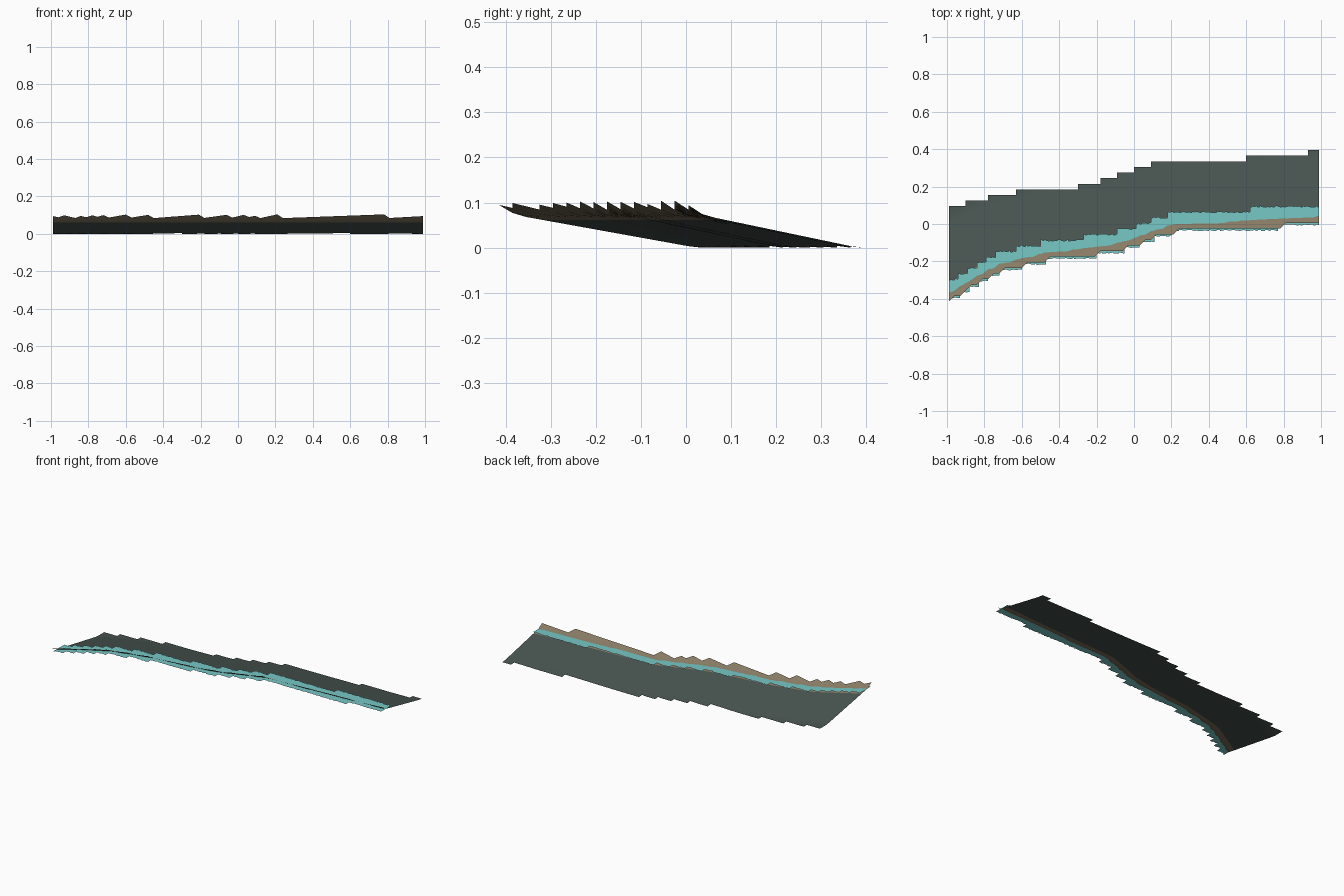
import bpy, bmesh, math, random

random.seed(4)
if "Cube" in bpy.data.objects:
    bpy.data.objects.remove(bpy.data.objects["Cube"], do_unlink=True)

CELL = 0.03
HALF = 0.99
WATER_Z = 0.072


def material(name, rgb):
    m = bpy.data.materials.new(name)
    m.use_nodes = True
    m.diffuse_color = (*rgb, 1)
    bsdf = m.node_tree.nodes["Principled BSDF"]
    bsdf.inputs["Base Color"].default_value = (*rgb, 1)
    bsdf.inputs["Roughness"].default_value = 0.9
    return m


grey = material("seabed grey", (0.067, 0.091, 0.083))
sand = material("sand brown", (0.242, 0.195, 0.125))
cyan = material("shallow water cyan", (0.18, 0.578, 0.565))

# Shoreline: it rises one cell in y at each of these x positions
step_x = [-0.98, -0.93, -0.88, -0.83, -0.78, -0.72, -0.6, -0.47,
          -0.2, -0.05, 0.03, 0.11, 0.2, 0.77]
shore = [(-1.02, -0.395)]
shore += [(x, -0.37 + CELL * i) for i, x in enumerate(step_x)]
shore += [(1.02, 0.04)]

# Far edge of the seabed: it also rises one cell at each x
back_x = [-0.9, -0.78, -0.63, -0.3, -0.18, -0.09, 0, 0.09, 0.6, 0.93]


def shore_y(x):
    for (x0, y0), (x1, y1) in zip(shore, shore[1:]):
        if x <= x1:
            return y0 + (y1 - y0) * (x - x0) / (x1 - x0)
    return shore[-1][1]


samples = [(i / 150, shore_y(i / 150)) for i in range(-153, 154)]


def ground_z(x, y):
    d = min(math.hypot(x - sx, y - sy) for sx, sy in samples)
    if y < shore_y(x):
        return WATER_Z + 0.7 * d
    return max(0, WATER_Z - 0.21 * d)


def back_y(x):
    return 0.115 + CELL * sum(x > b for b in back_x)


def finish(name, bm, mats):
    mesh = bpy.data.meshes.new(name)
    bm.to_mesh(mesh)
    bm.free()
    for m in mats:
        mesh.materials.append(m)
    ob = bpy.data.objects.new(name, mesh)
    bpy.context.collection.objects.link(ob)
    return ob


# Sloping ground sheet: grid points seaward of the cut-off just above the shore
bm = bmesh.new()
cols, rows = 67, 29
xs = [-HALF + CELL * i for i in range(cols)]
ys = [-0.415 + CELL * j for j in range(rows)]
grid = {}
for i, x in enumerate(xs):
    reach = max(back_y(x - 0.01), back_y(x + 0.01))
    for j, y in enumerate(ys):
        if shore_y(x) - 0.046 < y < reach + 0.001:
            grid[i, j] = bm.verts.new((x, y, ground_z(x, y)))
for i in range(cols - 1):
    limit = back_y(xs[i] + CELL / 2) + 0.001
    for j in range(rows - 1):
        if ys[j + 1] > limit:
            continue
        corners = [(i, j), (i + 1, j), (i + 1, j + 1), (i, j + 1)]
        found = [grid[c] for c in corners if c in grid]
        if len(found) > 2:
            bm.faces.new(found)
bmesh.ops.delete(bm, geom=[v for v in bm.verts if not v.link_faces], context='VERTS')

# Sand begins at a level line below the water
level = 0.0615
bmesh.ops.bisect_plane(bm, geom=bm.verts[:] + bm.edges[:] + bm.faces[:],
                       plane_co=(0, 0, level), plane_no=(0, 0, 1))
for f in bm.faces:
    f.material_index = int(f.calc_center_median().z > level)
ground = finish("ground_slope", bm, [grey, sand])
bpy.context.view_layer.objects.active = ground
ground.select_set(True)
bpy.ops.object.shade_smooth_by_angle(angle=math.radians(20))

# Level water strip with stepped, slightly ragged edges
bm = bmesh.new()
width = 0.01
for k in range(round(2 * HALF / width)):
    x = -HALF + k * width
    s = shore_y(x + width / 2)
    far = 0.005 + CELL * math.floor((s + 0.083 - 0.005) / CELL)
    near = -0.005 + CELL * math.ceil((s - 0.055 + 0.005) / CELL)
    far += random.uniform(-0.005, 0.003)
    near = max(near + random.uniform(-0.003, 0.003), -0.405)
    bm.faces.new([bm.verts.new((px, py, WATER_Z)) for px, py in
                  ((x, near), (x + width, near), (x + width, far), (x, far))])
bmesh.ops.remove_doubles(bm, verts=bm.verts, dist=0.0005)
finish("water_strip", bm, [cyan])
